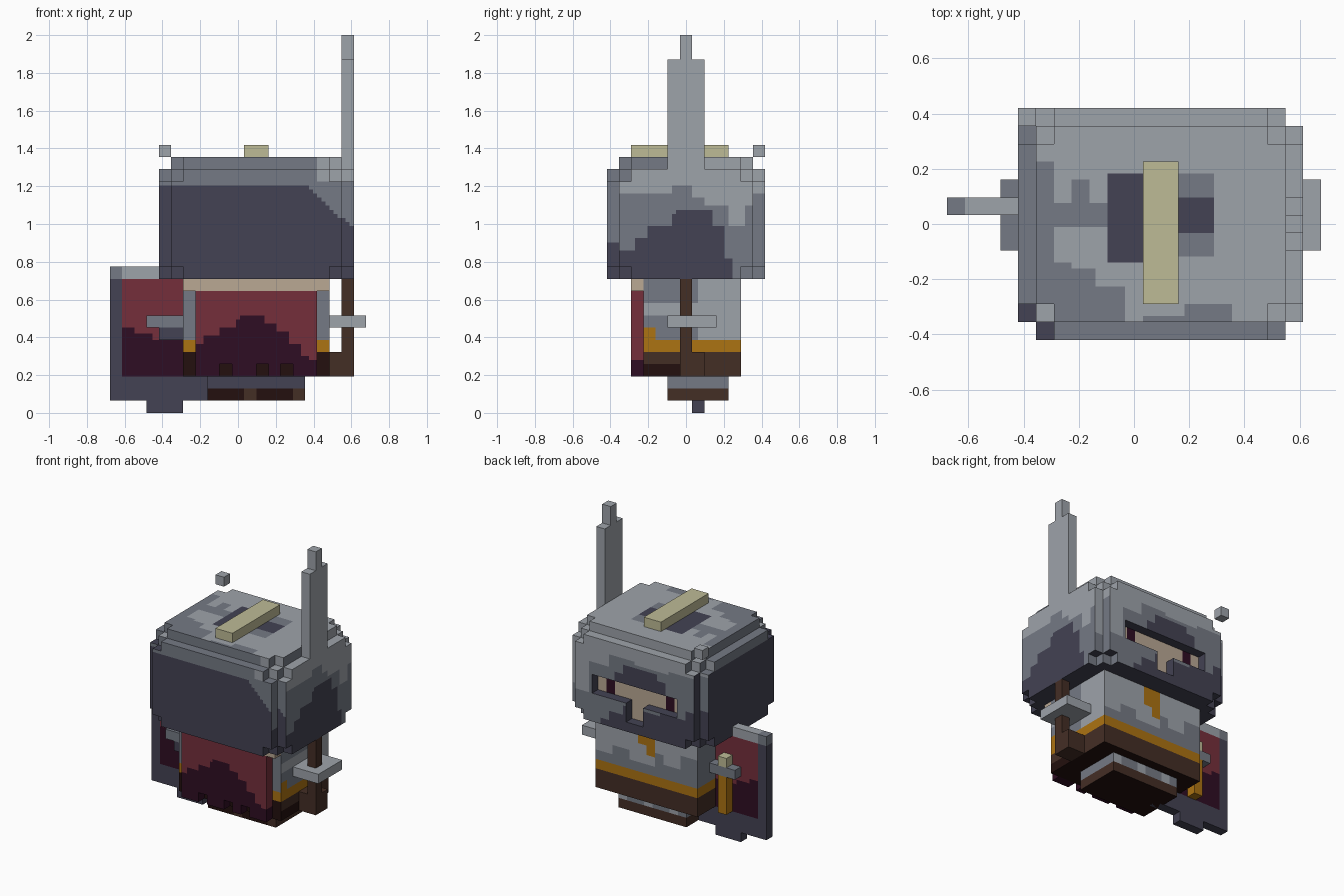
import bpy, bmesh
from mathutils import Vector

if "Cube" in bpy.data.objects:
    bpy.data.objects.remove(bpy.data.objects["Cube"], do_unlink=True)

U = 2 / 31                       # edge of one block
CENTRE = Vector((10.5, 6.5, 0))  # block coordinates of the origin

# Palette (sRGB 0-255)
PALETTE = {
    "light_steel": (158, 163, 170), "mid_steel": (117, 122, 133),
    "dark_steel": (67, 66, 83), "red_cloth": (117, 47, 59),
    "maroon": (47, 13, 35), "skin": (186, 168, 148),
    "gold": (172, 115, 18), "cream": (190, 187, 150),
    "brown_leather": (68, 46, 37), "dark_leather": (35, 16, 14),
}
NAMES = list(PALETTE)
L, M, D, RED, MAROON, SKIN, GOLD, CREAM, BROWN, DARK = range(10)
MATS = []
for name, rgb in PALETTE.items():
    lin = [((c / 255 + 0.055) / 1.055) ** 2.4 for c in rgb] + [1]
    m = bpy.data.materials.new(name)
    m.use_nodes = True
    m.diffuse_color = lin
    bsdf = next(n for n in m.node_tree.nodes if n.type == 'BSDF_PRINCIPLED')
    bsdf.inputs["Base Color"].default_value = lin
    MATS.append(m)


def cells(boxes):
    """Set of unit blocks covered by boxes given as (x0,x1,y0,y1,z0,z1)."""
    return {(x, y, z) for a, b, c, d, e, f in boxes
            for x in range(a, b) for y in range(c, d) for z in range(e, f)}


def blocks(name, boxes, paint, cut=(), n=1):
    """Skin of a block shape; each block side has n x n faces coloured by paint."""
    solid = cells(boxes) - cells(cut)
    bm = bmesh.new()
    verts = {}

    def vert(p):
        key = tuple(round(c * n) for c in p)
        if key not in verts:
            verts[key] = bm.verts.new((p - CENTRE) * U)
        return verts[key]

    for cell in solid:
        for axis in range(3):
            for s in (-1, 1):
                near = list(cell)
                near[axis] += s
                if tuple(near) in solid:
                    continue
                nrm, e1, e2 = Vector(), Vector(), Vector()
                nrm[axis] = s
                e1[(axis + 1) % 3] = 1 / n
                e2[(axis + 2) % 3] = 1 / n
                if s < 0:
                    e1, e2 = e2, e1
                base = Vector(cell)
                base[axis] += (s + 1) / 2
                for i in range(n):
                    for j in range(n):
                        p = base + e1 * i + e2 * j
                        f = bm.faces.new([vert(q) for q in (p, p + e1, p + e1 + e2, p + e2)])
                        mid = p + (e1 + e2) / 2
                        f.material_index = paint(mid, nrm) if callable(paint) else paint
    me = bpy.data.meshes.new(name)
    bm.to_mesh(me)
    bm.free()
    for m in MATS:
        me.materials.append(m)
    ob = bpy.data.objects.new(name, me)
    bpy.context.collection.objects.link(ob)
    return ob


def step(v, *pairs):
    """Value of the first (limit, value) pair whose limit is above v."""
    return next((val for lim, val in pairs if v < lim), 0)


def helmet_paint(p, n):
    x, y, z = p
    # face seen through the visor
    if n.y > 0 and abs(y - 12) < .01 and 7 < x < 17 and 12 < z < 16:
        return MAROON if z > 14 and (8 < x < 9 or 15 < x < 16) else SKIN
    if 12 < y < 13 and 7 <= x <= 17 and 12 <= z <= 16:
        return D
    if n.z < 0:
        return D
    if n.z > 0:                                   # crown
        if z < 20.5:
            if y < 1 or x < 5:
                return D if x < 6 and y < 2 else M
            return L
        if (9 < x < 12 and 4.2 < y < 9.2) or (9 < x < 15 and 6 < y < 8):
            return D
        if 12 < x < 15 and 4.6 < y < 9.2:
            return M
        if x < 6 and y < 10 or x < 10 and 6.3 < y < 7.7 or 7 < x < 8 and 7 < y < 9:
            return M
        if y < step(x, (7, 4.3), (8.5, 4), (10, 3), (11, 1), (13.5, 1.5), (16, 2)):
            return M
        return L
    if n.y < 0:                                   # rear
        if z > 19:
            return L if x > 17 else M
        return D if z + max(0, x - 15.9) * .9 < 18.8 else M
    if n.x > 0:                                   # sword side
        if x < 19.5:
            return (D if z < 14 else M) if y < 6 else (M if z < 18 else L)
        if z < step(y, (1, 16), (2.2, 13.2), (3.2, 14.3), (5.2, 15.5), (5.8, 16.3),
                    (8.6, 16.8), (9.7, 15.5), (10.4, 12.7)):
            return D
        return M if z < step(y, (5.5, 18), (7, 18.7), (8, 17.7), (10, 17),
                             (11.2, 15.5), (13, 17)) else L
    if n.x < 0:                                   # shield side
        return M if z > 19 else D
    # face side
    if 8.4 < x < 14.4 and 16 <= z < step(x, (9.5, 17.3), (13.4, 18), (15, 17)):
        return D
    if z < step(x, (6, 15), (9, 14), (13.5, 13.7), (15, 12.7), (16, 11.7)):
        return D
    if z > step(x, (8, 18.8), (12, 18.2), (15, 18.7), (17.5, 17.3), (21, 14)):
        return L
    return M


def torso_paint(p, n):
    x, y, z = p
    if n.z < 0:
        return DARK
    if z < 5:
        return DARK if (n.x > 0 and y < 6.5 and z < 4) or n.y < 0 else BROWN
    if z < 6 or (y < 4 and z < 7 and n.x > 0):
        return GOLD
    if n.y > 0:                                   # chest emblem and worn mail
        if (11 < x < 13 and z > 9) or (11 < x < 12 and z > 8):
            return GOLD
        return M if z < step(x, (8, 9), (10, 7.5), (11, 8.5), (14, 7), (16, 8), (19, 7)) else L
    if n.x > 0:
        return L if y > 7.3 or (z > 8 and z < 9) else M
    return M


def cape_paint(p, n):
    top = step(p.x, (7.6, 5.7), (9, 6.4), (10.3, 7), (10.8, 7.6), (12.8, 8),
               (13.7, 7.2), (14.6, 6.6), (15.6, 5.8), (16.3, 4.8), (18, 4.2))
    return MAROON if p.z < top or n.z < 0 else RED


def shield_paint(p, n):
    x, y, z = p
    if z > 11:
        return M if x < 1 else L
    if x < 1 or z < 3 or n.x:
        return D
    return MAROON if z < step(x, (2, 7), (3.5, 6.5), (9, 6)) else RED


# Helmet: rounded block with a T-shaped visor opening
blocks("helmet", [
    (5, 19, 1, 12, 11, 20),
    (4, 20, 1, 12, 12, 19), (4, 20, 2, 11, 11, 20),
    (5, 19, 0, 13, 12, 19), (6, 18, 0, 13, 11, 20),
    (5, 19, 2, 11, 20, 21), (6, 18, 1, 12, 20, 21)],
    helmet_paint, cut=[(7, 17, 12, 13, 14, 16), (11, 13, 12, 13, 12, 14)], n=3)
blocks("helmet_crest", [(11, 13, 2, 10, 21, 22)], CREAM)
blocks("loose_block", [(4, 5, 12, 13, 21, 22)], L)

# Body, neck and cape
blocks("torso", [(6, 18, 3, 11, 3, 11)], torso_paint, n=2)
blocks("neck", [(6, 18, 2, 3, 10, 11)], SKIN)
blocks("cape", [(7, 17, 2, 3, 3, 10)], cape_paint, n=3,
       cut=[(x, x + 1, 2, 3, 3, 4) for x in (9, 12, 14)])

# Legs and boots
blocks("legs", [(8, 16, 5, 10, 2, 3)],
       lambda p, n: D if n.y < 0 else (L if n.y > 0 and int(p.x) % 3 == 0 else M))
blocks("boots", [(8, 16, 5, 10, 1, 2)],
       lambda p, n: DARK if n.z < 0 or (n.y < 0 and not (11 < p.x < 12 or p.x > 15)) else BROWN)

# Arms: thin plates held out on both sides
blocks("right_gauntlet", [(3, 6, 5, 9, 7, 8)], M)
blocks("left_gauntlet", [(18, 21, 5, 9, 7, 8)], L)
blocks("right_forearm", [(4, 6, 5, 7, 6, 7)], D)

# Sword
blocks("sword_blade", [(19, 20, 5, 8, 20, 29), (19, 20, 6, 7, 29, 31)], L)
blocks("sword_grip", [(19, 20, 6, 7, 3, 7), (19, 20, 6, 7, 8, 11), (18, 20, 6, 8, 3, 5)], BROWN)

# Shield with the dagger held on its far side
blocks("shield", [(0, 9, 7, 8, 1, 12), (3, 6, 7, 8, 0, 1)], shield_paint, n=2)
blocks("dagger", [(4, 5, 8, 9, 3, 7), (4, 5, 8, 9, 8, 9)],
       lambda p, n: CREAM if p.z > 7.5 else GOLD)
